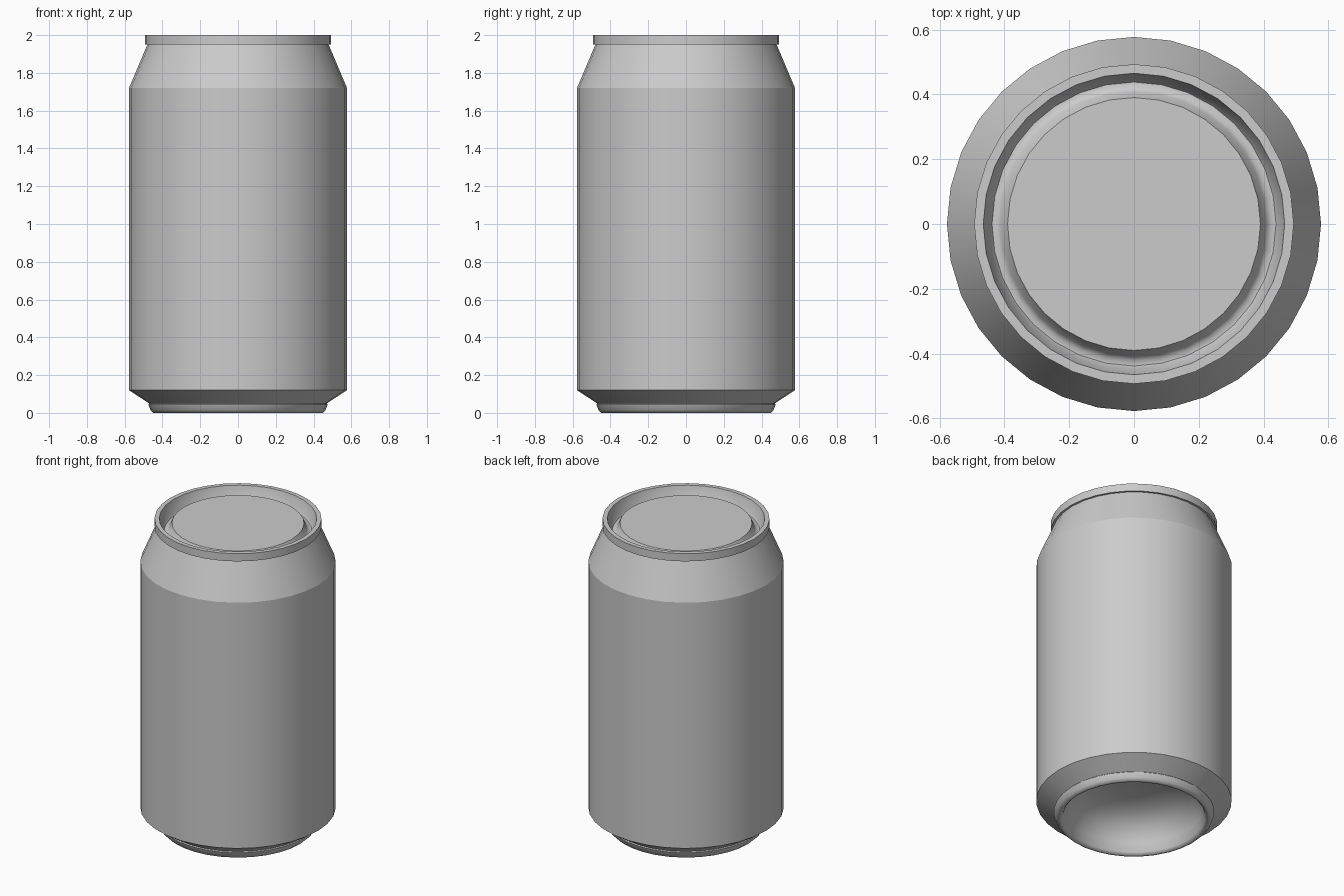
import bpy
import math
from math import cos, sin, pi

cube = bpy.data.objects.get("Cube")
if cube:
    bpy.data.objects.remove(cube, do_unlink=True)

SIDES = 32

metal = bpy.data.materials.new("bare grey metal")
metal.use_nodes = True
GREY = (0.6, 0.6, 0.6, 1)
metal.diffuse_color = GREY
metal.node_tree.nodes["Principled BSDF"].inputs["Base Color"].default_value = GREY


def lathe(name, profile, smooth_angle):
    """Spin (radius, height) points, listed bottom to top on the outside; radius 0 makes a pole."""
    verts, rings, faces = [], [], []
    for r, z in profile:
        count = SIDES if r > 0 else 1
        rings.append([len(verts) + i for i in range(count)])
        verts += [(r * cos(2 * pi * i / SIDES), r * sin(2 * pi * i / SIDES), z)
                  for i in range(count)]
    for low, high in zip(rings, rings[1:]):
        for i in range(SIDES):
            j = (i + 1) % SIDES
            if len(low) == 1:
                faces.append((low[0], high[j], high[i]))
            elif len(high) == 1:
                faces.append((low[i], low[j], high[0]))
            else:
                faces.append((low[i], low[j], high[j], high[i]))
    mesh = bpy.data.meshes.new(name)
    mesh.from_pydata(verts, [], faces)
    mesh.materials.append(metal)
    obj = bpy.data.objects.new(name, mesh)
    bpy.context.collection.objects.link(obj)
    bpy.ops.object.select_all(action="DESELECT")
    obj.select_set(True)
    bpy.context.view_layer.objects.active = obj
    bpy.ops.object.shade_smooth_by_angle(angle=math.radians(smooth_angle))
    return obj


# Side wall with the lower taper and the sloping shoulder
lathe("can_body", [(0.47, 0.05), (0.577, 0.12), (0.577, 1.72), (0.48, 1.95)], 20)

# Domed underside and rounded standing ring
lathe("can_base", [(0, 0.24), (0.14, 0.235), (0.27, 0.21), (0.36, 0.15), (0.405, 0.07),
                   (0.42, 0.015), (0.433, 0.0), (0.448, 0.0), (0.463, 0.015),
                   (0.475, 0.045), (0.47, 0.05)], 50)

# Rolled rim, groove and raised lid panel
lathe("can_lid", [(0.48, 1.95), (0.493, 1.95), (0.493, 2.0), (0.465, 2.0), (0.448, 1.93),
                  (0.438, 1.915), (0.422, 1.915), (0.408, 1.93), (0.39, 1.97), (0, 1.97)], 48)
